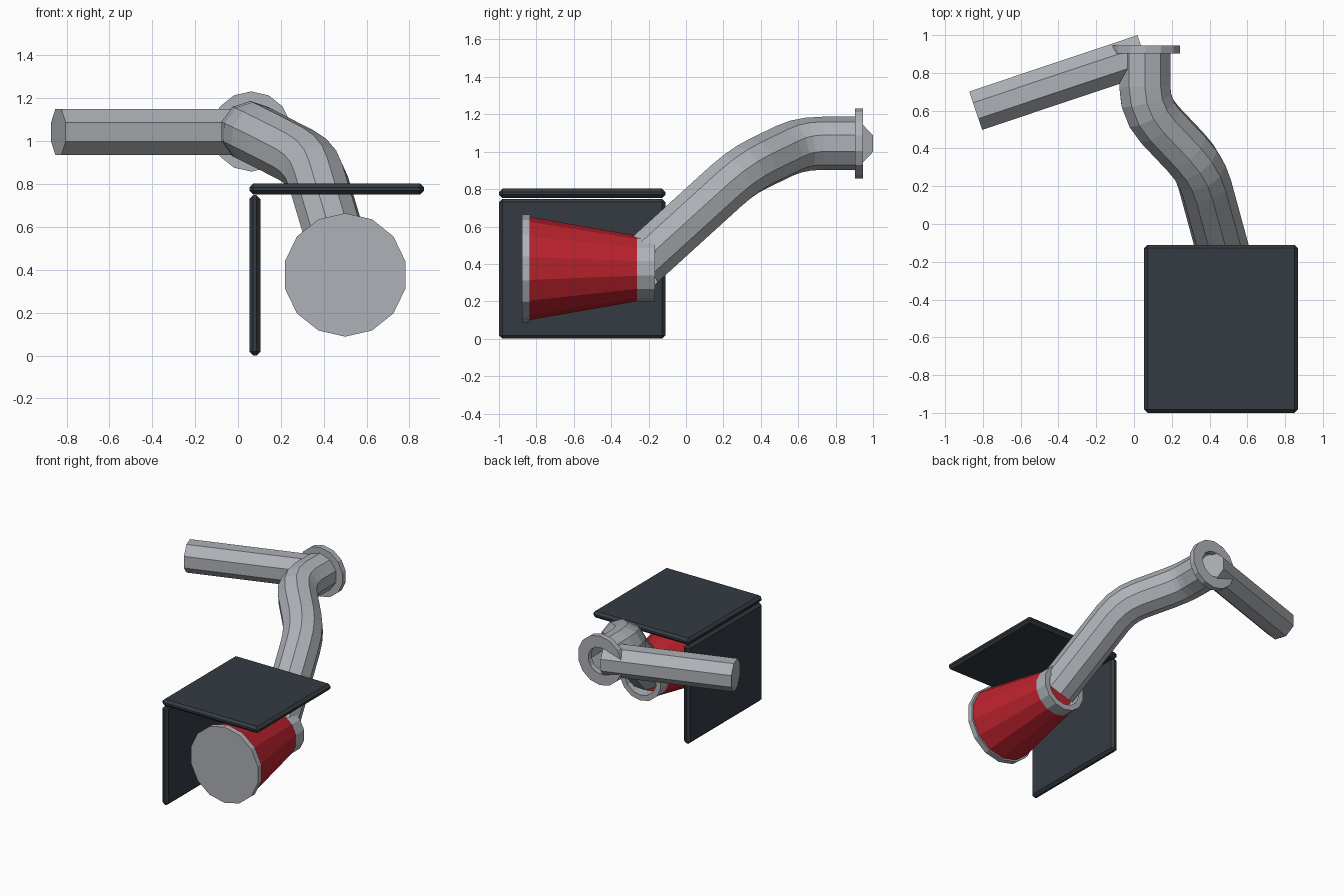
import bpy, bmesh, math
from mathutils import Vector

if "Cube" in bpy.data.objects:
    bpy.data.objects.remove(bpy.data.objects["Cube"])


def material(name, rgb):
    m = bpy.data.materials.new(name)
    m.diffuse_color = (*rgb, 1)
    m.use_nodes = True
    m.node_tree.nodes["Principled BSDF"].inputs["Base Color"].default_value = m.diffuse_color
    return m


GREY = material("brushed_metal_grey", (0.42, 0.44, 0.47))
RED = material("filter_red", (0.50, 0.016, 0.026))
DARK = material("shield_dark_slate", (0.034, 0.044, 0.055))


def finish(name, bm, mat):
    bmesh.ops.recalc_face_normals(bm, faces=bm.faces)
    me = bpy.data.meshes.new(name)
    bm.to_mesh(me)
    bm.free()
    me.materials.append(mat)
    ob = bpy.data.objects.new(name, me)
    bpy.context.collection.objects.link(ob)
    return ob


def bridge(bm, a, b):
    n = len(a)
    for i in range(n):
        bm.faces.new((a[i], a[(i + 1) % n], b[(i + 1) % n], b[i]))


def lathe_y(name, cx, cz, profile, mat, sides=14, closed=False):
    """Revolve (y, radius) points about a line along y, a vertex pointing up."""
    bm = bmesh.new()
    rings = []
    for y, r in profile:
        angles = [math.pi / 2 + 2 * math.pi * i / sides for i in range(sides)]
        rings.append([bm.verts.new((cx + r * math.cos(a), y, cz + r * math.sin(a)))
                      for a in angles])
    for a, b in zip(rings, rings[1:]):
        bridge(bm, a, b)
    if closed:
        bridge(bm, rings[-1], rings[0])
    else:
        bm.faces.new(rings[0])
        bm.faces.new(rings[-1])
    return finish(name, bm, mat)


def sweep(name, path, radius, sides, phase, mat, caps):
    """Sweep a polygon along a path without twisting; phase 0 puts a vertex up."""
    bm = bmesh.new()
    rings = []
    up = Vector((0, 0, 1))
    for i, p in enumerate(path):
        t = (path[min(i + 1, len(path) - 1)] - path[max(i - 1, 0)]).normalized()
        up = (up - t * up.dot(t)).normalized()
        side = t.cross(up)
        ring = []
        for k in range(sides):
            a = phase + 2 * math.pi * k / sides
            ring.append(bm.verts.new(p + (up * math.cos(a) + side * math.sin(a)) * radius))
        rings.append(ring)
    for a, b in zip(rings, rings[1:]):
        bridge(bm, a, b)
    if caps:
        bm.faces.new(rings[0])
        bm.faces.new(rings[-1])
    return finish(name, bm, mat)


def rounded_path(corners, reach, steps):
    """Replace the inner corners by short curved bends."""
    pts = [Vector(c) for c in corners]
    out = [pts[0]]
    for a, b, c in zip(pts, pts[1:], pts[2:]):
        s = b + (a - b).normalized() * reach
        e = b + (c - b).normalized() * reach
        for i in range(steps + 1):
            t = i / steps
            out.append(s * (1 - t) ** 2 + b * 2 * t * (1 - t) + e * t * t)
    return out + [pts[-1]]


def plate(name, lo, hi, mat, bevel=0.018):
    bm = bmesh.new()
    bmesh.ops.create_cube(bm, size=1)
    for v in bm.verts:
        v.co = Vector([(l + h) / 2 + c * (h - l) for l, h, c in zip(lo, hi, v.co)])
    bmesh.ops.bevel(bm, geom=list(bm.edges), offset=bevel, segments=1,
                    affect='EDGES', profile=0.5)
    return finish(name, bm, mat)


# heat shield
plate("shield_top", (0.053, -1.0, 0.752), (0.868, -0.11, 0.802), DARK)
plate("shield_side", (0.053, -1.0, 0.0), (0.105, -0.11, 0.748), DARK)

# cone filter
FX, FZ = 0.5, 0.376
lathe_y("filter_cap", FX, FZ, [(-0.877, 0.288), (-0.835, 0.288)], GREY)
lathe_y("filter_cone", FX, FZ, [(-0.836, 0.276), (-0.255, 0.174)], RED)
lathe_y("filter_collar", FX, FZ, [(-0.262, 0.176), (-0.165, 0.176),
                                  (-0.165, 0.135), (-0.262, 0.135)], GREY, closed=True)

# intake pipe, swept from the flange down to the filter
EX, EZ = 0.057, 1.045
path = rounded_path([(EX, 0.92, EZ), (EX, 0.61, EZ), (0.35, 0.30, 0.895),
                     (0.5, -0.25, 0.395)], 0.12, 3)
sweep("intake_pipe", path, 0.142, 10, 0, GREY, False)

# flange ring at the pipe's end
lathe_y("end_flange", 0.062, EZ, [(0.903, 0.187), (0.945, 0.187),
                                  (0.945, 0.10), (0.903, 0.10)], GREY, closed=True)

# straight branch pipe
sweep("branch_pipe", [Vector((-0.838, 0.6, 1.043)), Vector((0.052, 0.898, 1.043))],
      0.116, 8, math.pi / 8, GREY, True)
